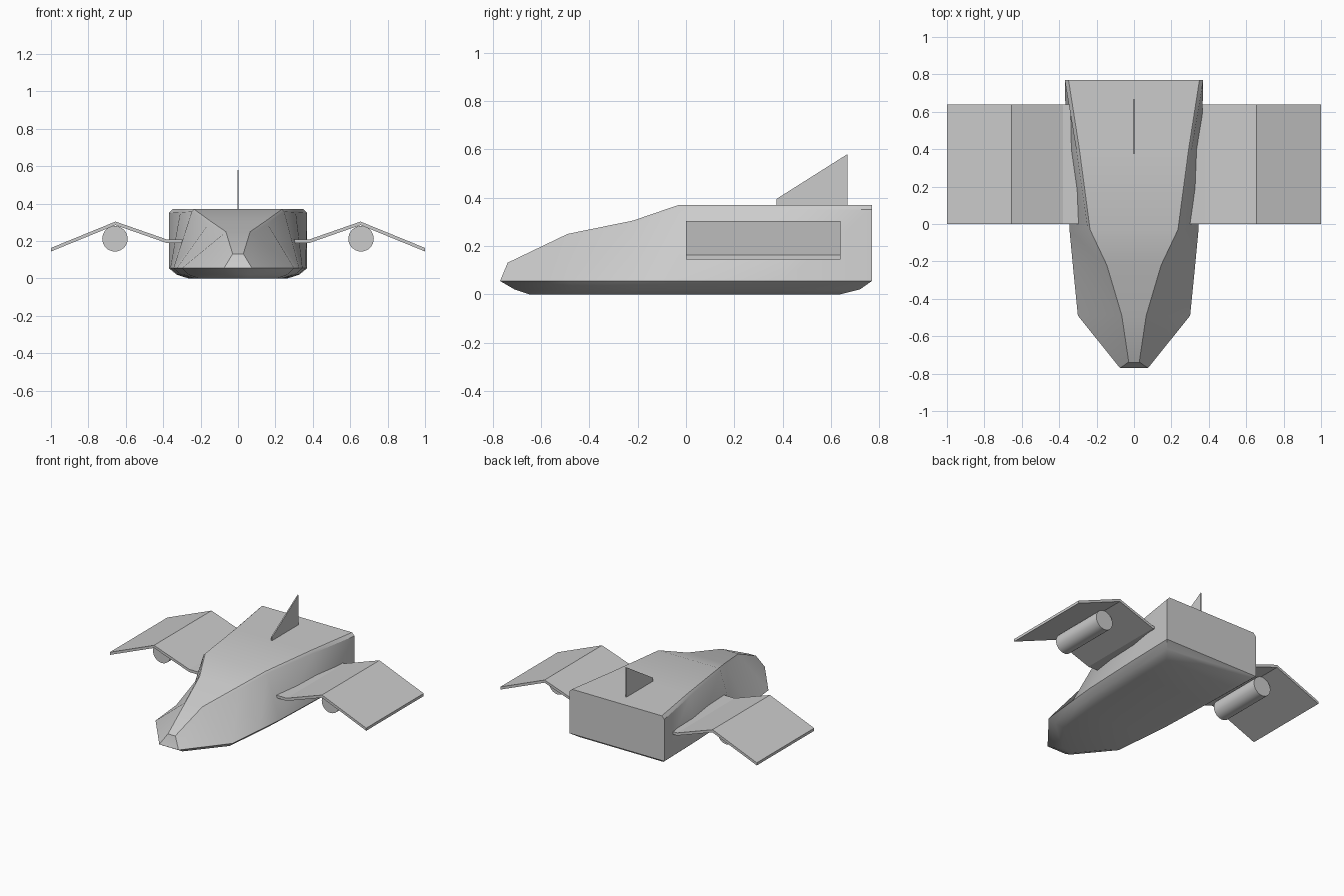
import bpy, bmesh, math

if "Cube" in bpy.data.objects:
    bpy.data.objects.remove(bpy.data.objects["Cube"])


def finish(name, bm, angle=35):
    bmesh.ops.recalc_face_normals(bm, faces=bm.faces)
    mesh = bpy.data.meshes.new(name)
    bm.to_mesh(mesh)
    bm.free()
    ob = bpy.data.objects.new(name, mesh)
    bpy.context.collection.objects.link(ob)
    bpy.ops.object.select_all(action='DESELECT')
    ob.select_set(True)
    bpy.context.view_layer.objects.active = ob
    bpy.ops.object.shade_smooth_by_angle(angle=math.radians(angle))
    return ob


def extrude_profile(name, pts, vec):
    bm = bmesh.new()
    face = bm.faces.new([bm.verts.new(p) for p in pts])
    res = bmesh.ops.extrude_face_region(bm, geom=[face])
    verts = [v for v in res['geom'] if isinstance(v, bmesh.types.BMVert)]
    bmesh.ops.translate(bm, vec=vec, verts=verts)
    return finish(name, bm, 10)


# Hull stations: belly y, bevel y, chine y, roof y, belly half width,
# chine half width, roof half width, roof height, shoulder rounding
stations = [
    (-0.65, -0.71, -0.77, -0.74, 0.050, 0.075, 0.028, 0.130, 0.003),
    (-0.45, -0.47, -0.49, -0.49, 0.210, 0.300, 0.065, 0.250, 0.010),
    (-0.20, -0.21, -0.22, -0.22, 0.235, 0.327, 0.145, 0.305, 0.012),
    (-0.03, -0.03, -0.03, -0.03, 0.245, 0.345, 0.235, 0.370, 0.012),
    (0.38, 0.39, 0.40, 0.40, 0.260, 0.362, 0.292, 0.370, 0.017),
    (0.64, 0.72, 0.77, 0.77, 0.265, 0.370, 0.350, 0.370, 0.020),
]

# Hull: lofted skin, with the ends bridged side to side
bm = bmesh.new()
rings = []
for yb, ym, yc, yt, b, w, t, zt, r in stations:
    half = [(b, yb, 0), (0.4 * b + 0.6 * w, ym, 0.02), (w, yc, 0.055),
            (t + r, yt, zt - r), (t, yt, zt)]
    right = [bm.verts.new(p) for p in half]
    left = [bm.verts.new((-x, y, z)) for x, y, z in half]
    rings.append(right + left[::-1])
n = len(rings[0])
for a, c in zip(rings, rings[1:]):
    for i in range(n):
        j = (i + 1) % n
        bm.faces.new((a[i], a[j], c[j], c[i]))
for ring in (rings[0], rings[-1]):
    for i in range(n // 2 - 1):
        bm.faces.new((ring[i], ring[i + 1], ring[n - 2 - i], ring[n - 1 - i]))
finish("hull", bm)

# Gull wings with an engine under each ridge
wing_top = [(0.295, 0.208), (0.38, 0.208), (0.655, 0.304), (1.0, 0.163)]
for side, label in ((1, "right"), (-1, "left")):
    outline = wing_top + [(x, z - 0.019) for x, z in reversed(wing_top)]
    extrude_profile(label + "_wing", [(side * x, 0, z) for x, z in outline],
                    (0, 0.64, 0))
    bm = bmesh.new()
    bmesh.ops.create_cone(bm, cap_ends=True, segments=32, radius1=0.068,
                          radius2=0.068, depth=0.40)
    engine = finish(label + "_engine", bm)
    engine.rotation_euler.x = math.pi / 2
    engine.location = (side * 0.658, 0.29, 0.212)

# Tail fin
fin = [(0.375, 0.36), (0.375, 0.395), (0.668, 0.58), (0.668, 0.36)]
extrude_profile("tail_fin", [(-0.004, y, z) for y, z in fin], (0.008, 0, 0))
